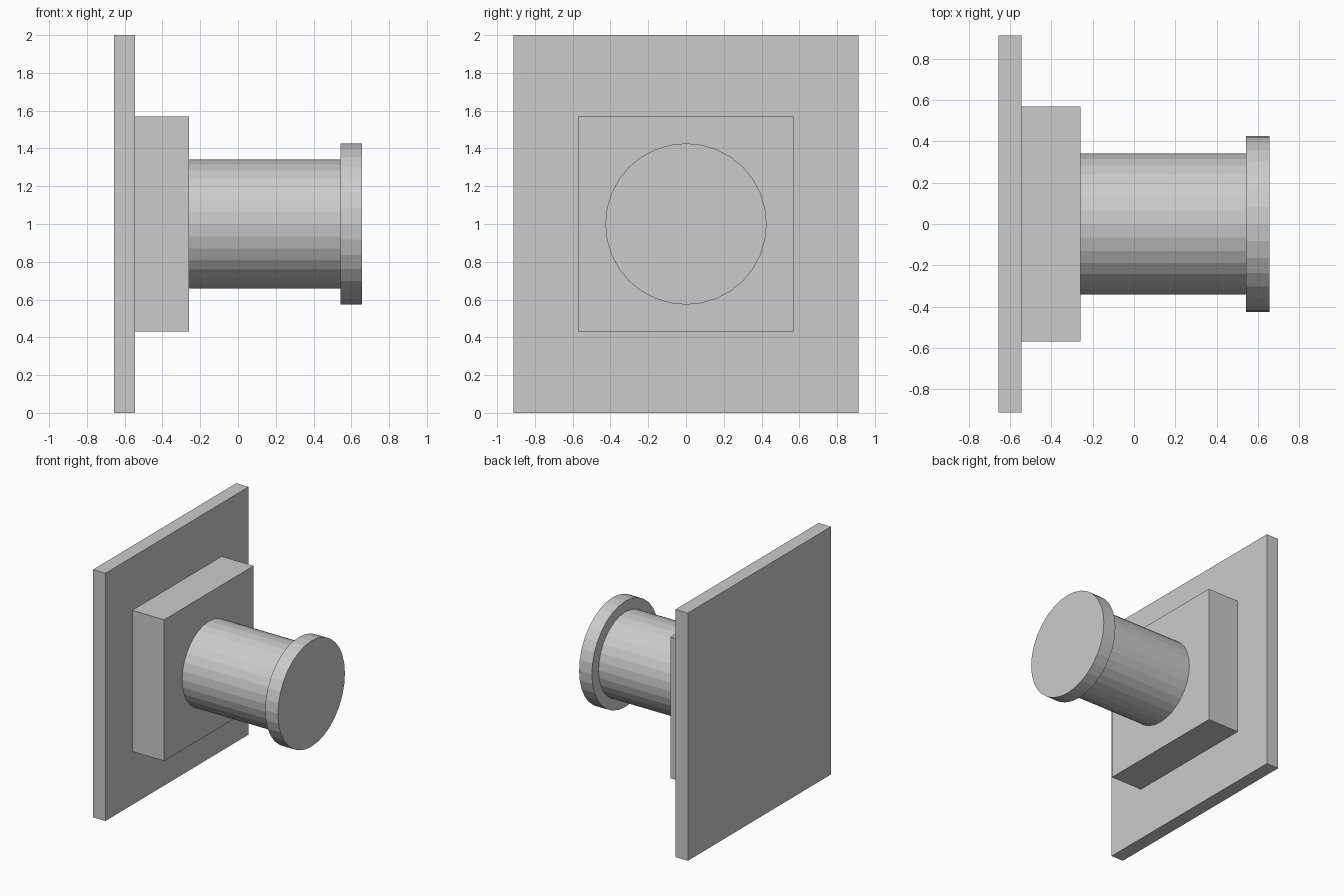
import bpy
import math

if "Cube" in bpy.data.objects:
    bpy.data.objects.remove(bpy.data.objects["Cube"])

AXIS_Z = 1.0  # height of the shared centre line


def box(name, x0, x1, width, height):
    bpy.ops.mesh.primitive_cube_add(size=1, location=((x0 + x1) / 2, 0, AXIS_Z))
    obj = bpy.context.object
    obj.name = name
    obj.scale = (x1 - x0, width, height)
    bpy.ops.object.transform_apply(location=False, rotation=False, scale=True)
    return obj


def disc(name, x0, x1, radius):
    bpy.ops.mesh.primitive_cylinder_add(
        vertices=32, radius=radius, depth=x1 - x0,
        location=((x0 + x1) / 2, 0, AXIS_Z), rotation=(0, math.pi / 2, 0))
    obj = bpy.context.object
    obj.name = name
    return obj


# Wall plate and raised mounting block
box("back_plate", -0.656, -0.545, 1.826, 2.0)
box("mounting_block", -0.545, -0.26, 1.14, 1.14)

# Round stem with a wider end cap
disc("stem", -0.26, 0.542, 0.341)
disc("end_cap", 0.542, 0.656, 0.427)
